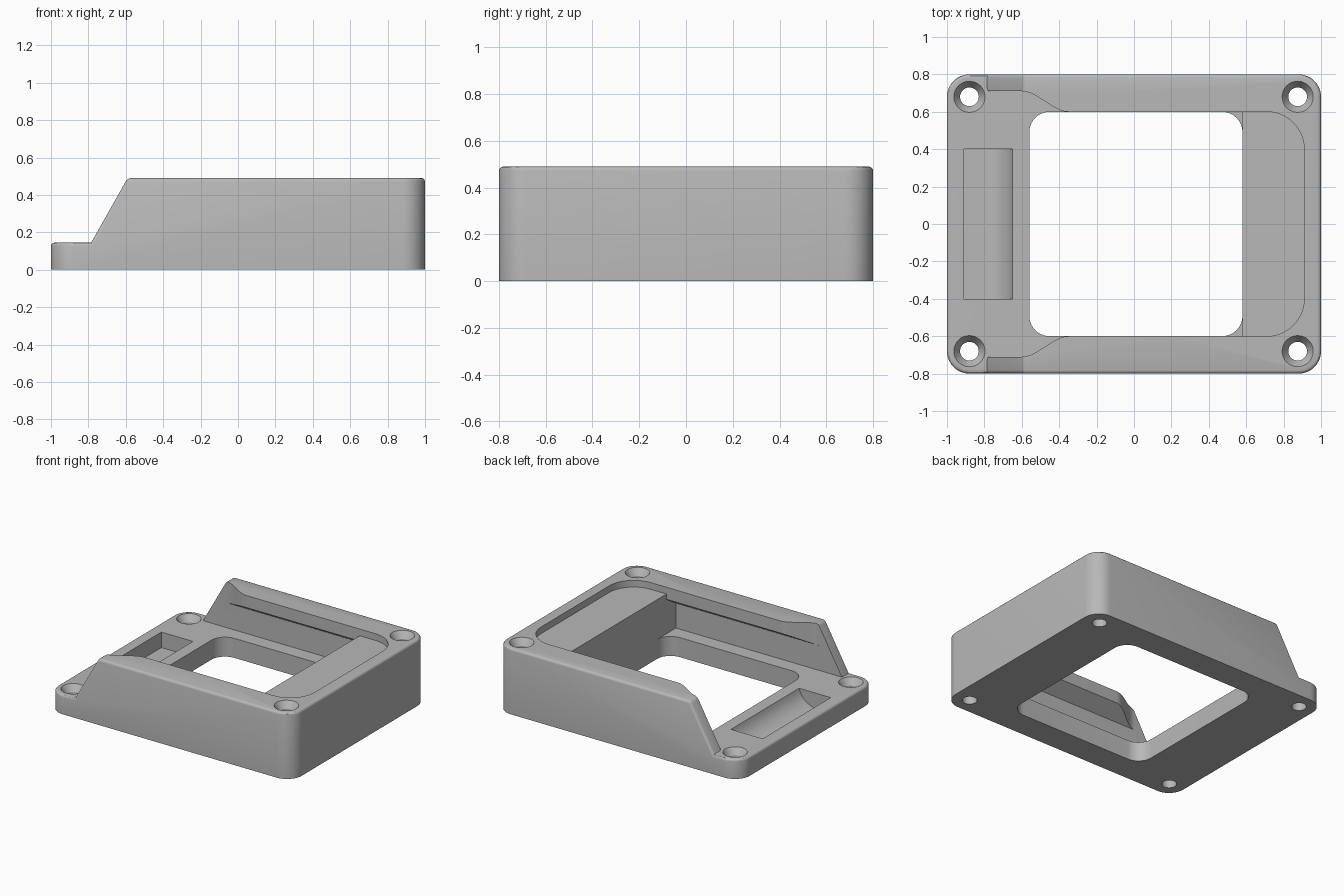
import bpy, bmesh, math
from mathutils import Matrix

if "Cube" in bpy.data.objects:
    bpy.data.objects.remove(bpy.data.objects["Cube"], do_unlink=True)

grey = bpy.data.materials.new("plain_grey")
grey.use_nodes = True
grey.diffuse_color = (0.48, 0.48, 0.48, 1)
grey.node_tree.nodes["Principled BSDF"].inputs["Base Color"].default_value = (0.48, 0.48, 0.48, 1)

FLOOR, TOP, RECESS = 0.145, 0.49, 0.44
BLOCK_X = 0.58


def make(name, bm):
    bmesh.ops.recalc_face_normals(bm, faces=bm.faces)
    mesh = bpy.data.meshes.new(name)
    bm.to_mesh(mesh)
    bm.free()
    mesh.materials.append(grey)
    obj = bpy.data.objects.new(name, mesh)
    bpy.context.collection.objects.link(obj)
    return obj


def prism(name, outline, low, high, axis="z"):
    """Extrude a 2D outline along z (xy), y (xz) or x (yz)."""
    place = {"z": lambda a, b, c: (a, b, c),
             "y": lambda a, b, c: (a, c, b),
             "x": lambda a, b, c: (c, a, b)}[axis]
    bm = bmesh.new()
    face = bm.faces.new([bm.verts.new(place(a, b, low)) for a, b in outline])
    new = bmesh.ops.extrude_face_region(bm, geom=[face])["geom"]
    shift = place(0, 0, high - low)
    bmesh.ops.translate(bm, vec=shift, verts=[v for v in new if isinstance(v, bmesh.types.BMVert)])
    return make(name, bm)


def rounded(x0, x1, y, r, steps=10):
    pts = []
    for i, (cx, cy) in enumerate([(x1 - r, y - r), (x0 + r, y - r), (x0 + r, r - y), (x1 - r, r - y)]):
        for k in range(steps + 1):
            a = math.radians(90 * (i + k / steps))
            pts.append((cx + r * math.cos(a), cy + r * math.sin(a)))
    return pts


def cone(name, x, y, z0, z1, r0, r1):
    bm = bmesh.new()
    bmesh.ops.create_cone(bm, cap_ends=True, segments=32, radius1=r0, radius2=r1, depth=z1 - z0,
                          matrix=Matrix.Translation((x, y, (z0 + z1) / 2)))
    return make(name, bm)


def cut(obj, cutter):
    mod = obj.modifiers.new("cut", "BOOLEAN")
    mod.operation, mod.solver, mod.object = "DIFFERENCE", "EXACT", cutter
    bpy.context.view_layer.update()
    graph = bpy.context.evaluated_depsgraph_get()
    mesh = bpy.data.meshes.new_from_object(obj.evaluated_get(graph))
    obj.modifiers.clear()
    obj.data = mesh
    bpy.data.objects.remove(cutter, do_unlink=True)


# outer body with the low step and sloped side walls
body = prism("housing", rounded(-1, 1, 0.8, 0.12), 0, TOP)
cut(body, prism("step_cutter", [(-1.2, FLOOR), (-0.785, FLOOR), (-0.59, TOP), (-0.55, 0.6), (-1.2, 0.6)],
                -1, 1, "y"))

# soften the upper outer edges
bm = bmesh.new()
bm.from_mesh(body.data)
bmesh.ops.dissolve_limit(bm, angle_limit=0.01, verts=bm.verts, edges=bm.edges)
rim = [e for e in bm.edges if len(e.link_faces) == 2 and e.is_convex
       and e.calc_face_angle(0) > 0.6 and min(v.co.z for v in e.verts) > 0.1]
bmesh.ops.bevel(bm, geom=rim, offset=0.018, segments=3, profile=0.5, affect="EDGES", clamp_overlap=True)
bm.to_mesh(body.data)
bm.free()

# channel between the lips, with an S curve on each side
half = [(-1.2, 0.71), (-0.6, 0.71)]
for k in range(1, 13):
    t = k / 12
    half.append((-0.6 + 0.25 * t, 0.71 - 0.11 * t * t * (3 - 2 * t)))
half.append((BLOCK_X, 0.6))
cut(body, prism("channel_cutter", half + [(x, -y) for x, y in reversed(half)], 0.33, 0.7))

# undercut beneath the lips, down to the floor
side = [(0.71, FLOOR), (0.71, 0.33), (0.6, 0.40)]
cut(body, prism("undercut_cutter", side + [(-y, z) for y, z in reversed(side)], -1.2, BLOCK_X, "x"))

# shallow recess over the end block
cut(body, prism("recess_cutter", rounded(0, 0.91, 0.6, 0.2), RECESS, 0.7))

# window through the floor
cut(body, prism("window_cutter", rounded(-0.56, BLOCK_X, 0.6, 0.11), -0.1, 0.2))

# finger pocket with a curved ramp
ramp = [(-0.91, 0.2), (-0.91, 0.03), (-0.8, 0.03)]
for k in range(1, 9):
    a = math.radians(75 * k / 8)
    ramp.append((-0.8 + 0.15 * math.sin(a) / math.sin(math.radians(75)),
                 0.03 + 0.115 * (1 - math.cos(a)) / (1 - math.cos(math.radians(75)))))
ramp.append((-0.65, 0.2))
cut(body, prism("pocket_cutter", ramp, -0.4, 0.4, "y"))

# countersunk screw holes, with clearance in the walls at the low end
for x, z in ((-0.88, FLOOR), (0.875, TOP)):
    for y in (-0.68, 0.68):
        if x < 0:
            cut(body, cone("clearance_cutter", x, y, FLOOR, 0.6, 0.105, 0.105))
        cut(body, cone("hole_cutter", x, y, -0.1, 0.6, 0.05, 0.05))
        cut(body, cone("countersink_cutter", x, y, z - 0.05, z + 0.01, 0.05, 0.09))

# smooth shading with sharp edges kept
bpy.context.view_layer.objects.active = body
body.select_set(True)
bpy.ops.object.shade_smooth_by_angle(angle=math.radians(30))
